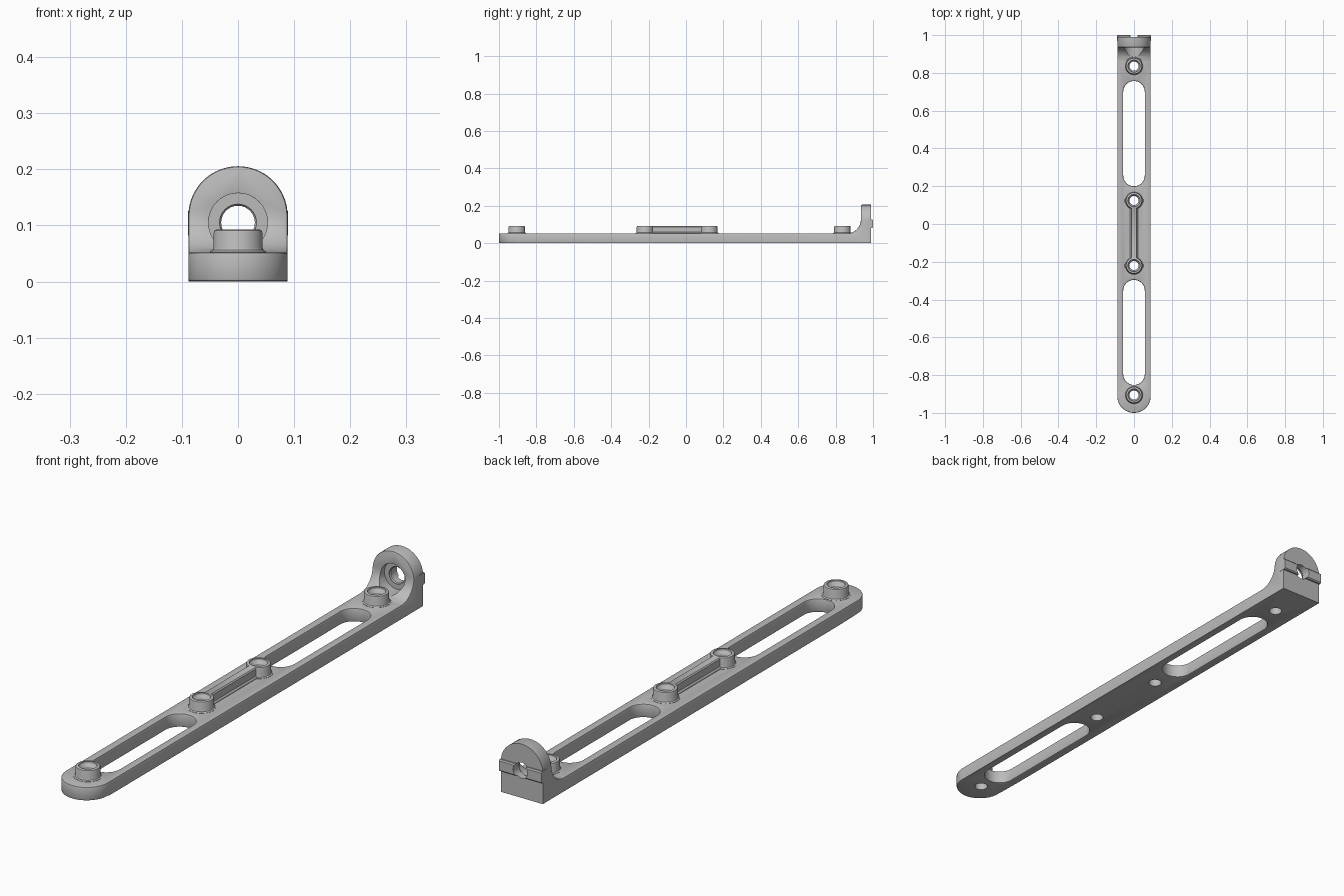
import bpy, bmesh
from math import pi, sin, cos, radians, hypot
from mathutils import Matrix

old = bpy.data.objects.get("Cube")
if old:
    bpy.data.objects.remove(old)

grey = bpy.data.materials.new("satin grey")
grey.use_nodes = True
grey.diffuse_color = (0.5, 0.5, 0.5, 1)
grey.node_tree.nodes["Principled BSDF"].inputs["Base Color"].default_value = (0.5, 0.5, 0.5, 1)

W = 0.0885        # half width of the bar
TOP = 0.052       # bar thickness
SPRING = 0.117    # height where the lug arch begins
HOLE_Z = 0.105    # height of the lug hole
BOSSES = (-0.905, -0.22, 0.124, 0.836)


def finish(name, bm):
    bmesh.ops.recalc_face_normals(bm, faces=bm.faces)
    mesh = bpy.data.meshes.new(name)
    bm.to_mesh(mesh)
    bm.free()
    mesh.materials.append(grey)
    obj = bpy.data.objects.new(name, mesh)
    bpy.context.collection.objects.link(obj)
    return obj


def prism(name, points, axis, lo, hi):
    """Extrude a 2D outline along an axis."""
    place = {"x": lambda a, b, t: (t, a, b),
             "y": lambda a, b, t: (a, t, b),
             "z": lambda a, b, t: (a, b, t)}[axis]
    bm = bmesh.new()
    low = [bm.verts.new(place(a, b, lo)) for a, b in points]
    high = [bm.verts.new(place(a, b, hi)) for a, b in points]
    bm.faces.new(low)
    bm.faces.new(high)
    n = len(points)
    for i in range(n):
        j = (i + 1) % n
        bm.faces.new((low[i], low[j], high[j], high[i]))
    return finish(name, bm)


def lathe(name, profile, matrix, n=40):
    """Turn a (radius, height) profile into a capped solid."""
    bm = bmesh.new()
    rings = [[bm.verts.new((r * cos(2 * pi * i / n), r * sin(2 * pi * i / n), h))
              for i in range(n)] for r, h in profile]
    bm.faces.new(rings[0])
    bm.faces.new(rings[-1])
    for a, b in zip(rings, rings[1:]):
        for i in range(n):
            j = (i + 1) % n
            bm.faces.new((a[i], a[j], b[j], b[i]))
    bm.transform(matrix)
    return finish(name, bm)


def arc(cx, cy, r, start, end, n=24):
    angles = [radians(start + (end - start) * i / n) for i in range(n + 1)]
    return [(cx + r * cos(a), cy + r * sin(a)) for a in angles]


def combine(target, other, operation):
    mod = target.modifiers.new("join", "BOOLEAN")
    mod.object, mod.operation, mod.solver = other, operation, "EXACT"
    bpy.context.view_layer.objects.active = target
    bpy.ops.object.modifier_apply(modifier=mod.name)
    bpy.data.objects.remove(other)


def soften(obj, width, segments, rule):
    """Round the edges chosen by a rule."""
    bm = bmesh.new()
    bm.from_mesh(obj.data)
    bmesh.ops.remove_doubles(bm, verts=bm.verts, dist=0.0002)
    edges = [e for e in bm.edges if len(e.link_faces) == 2
             and e.calc_face_angle() > radians(35) and all(rule(v.co) for v in e.verts)]
    bmesh.ops.bevel(bm, geom=edges, offset=width, segments=segments,
                    profile=0.5, affect="EDGES", clamp_overlap=True)
    bm.to_mesh(obj.data)
    bm.free()


# Bar and upright lug: side profile trimmed by the plan and the arch
side = [(-1.1, 0), (0.99, 0), (0.99, 0.3), (0.935, 0.3)]
side += arc(0.86, TOP + 0.075, 0.075, 0, -90, 14) + [(-1.1, TOP)]
bracket = prism("mounting_bracket", side, "x", -0.3, 0.3)
plan = arc(0, -1 + W, W, 180, 360, 40) + [(W, 1.1), (-W, 1.1)]
combine(bracket, prism("plan", plan, "z", -0.1, 0.4), "INTERSECT")
arch = [(-0.4, -0.1), (0.4, -0.1), (0.4, SPRING)] + arc(0, SPRING, W, 0, 180, 40) + [(-0.4, SPRING)]
combine(bracket, prism("arch", arch, "y", -1.2, 1.2), "INTERSECT")

# Long slots
R = 0.057
for lo, hi in ((-0.852, -0.296), (0.2, 0.757)):
    slot = arc(0, hi - R, R, 0, 180) + arc(0, lo + R, R, 180, 360)
    combine(bracket, prism("slot", slot, "z", -0.1, 0.2), "DIFFERENCE")
soften(bracket, 0.005, 2, lambda c: c.y < 0.985)

# Counterbore in the lug face, running out through the fillet
turn = Matrix.Translation((0, 0, HOLE_Z)) @ Matrix.Rotation(-pi / 2, 4, "X")
combine(bracket, lathe("counterbore", [(0.0525, 0.82), (0.0525, 0.958)], turn, 48), "DIFFERENCE")
soften(bracket, 0.006, 3, lambda c: c.y < 0.945 and c.z > 0.08
       and abs(hypot(c.x, c.z - HOLE_Z) - 0.0525) < 0.001)

# Locating ridge on the back
ridge = [(0.97, 0.082), (0.996, 0.082), (1.0, 0.086), (1.0, 0.122), (0.996, 0.126), (0.97, 0.126)]
combine(bracket, prism("ridge", ridge, "x", -W - 0.001, W + 0.001), "UNION")

# Rib joining the middle bosses
rib = [(-0.022, 0.04), (0.022, 0.04), (0.022, 0.054), (0.017, 0.06), (0.017, 0.087), (0.013, 0.091),
       (-0.013, 0.091), (-0.017, 0.087), (-0.017, 0.06), (-0.022, 0.054)]
combine(bracket, prism("rib", rib, "y", BOSSES[1], BOSSES[2]), "UNION")

# Raised bosses, then their countersunk holes
boss = [(0.05, 0.04), (0.05, 0.053), (0.0455, 0.056), (0.0435, 0.062),
        (0.0435, 0.087), (0.042, 0.091), (0.039, 0.0925)]
bore = [(0.024, -0.1), (0.024, 0.074), (0.032, 0.086), (0.034, 0.2)]
for y in BOSSES:
    combine(bracket, lathe("boss", boss, Matrix.Translation((0, y, 0))), "UNION")
for y in BOSSES:
    combine(bracket, lathe("bore", bore, Matrix.Translation((0, y, 0))), "DIFFERENCE")

# Through hole in the lug, eased at its front rim
combine(bracket, lathe("lug_hole", [(0.033, 0.9), (0.033, 0.96), (0.03, 0.964), (0.03, 1.1)], turn),
        "DIFFERENCE")

# Smooth shading with crisp edges
bpy.ops.object.select_all(action="DESELECT")
bracket.select_set(True)
bpy.context.view_layer.objects.active = bracket
bpy.ops.object.shade_smooth_by_angle(angle=radians(30))
